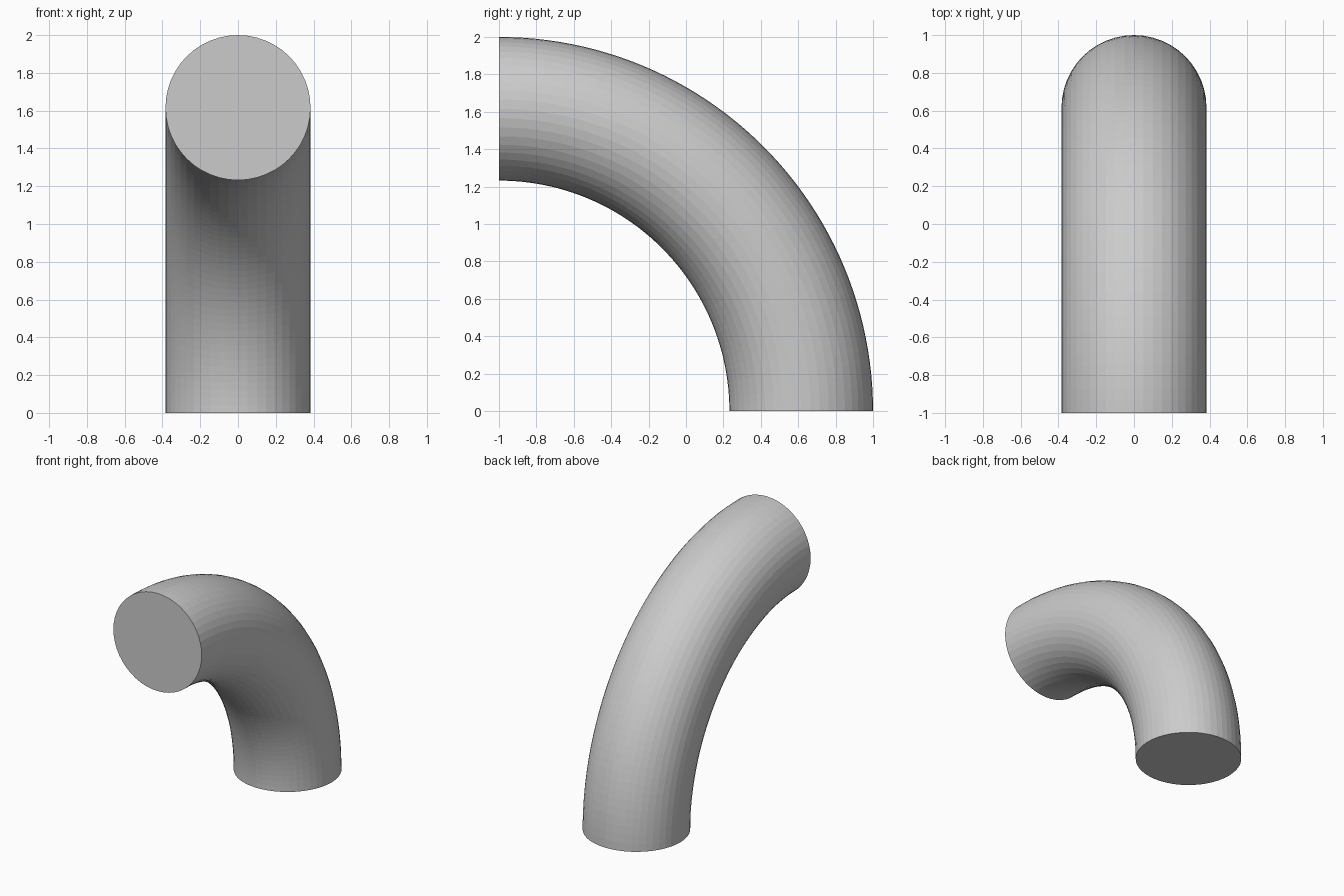
import bpy, bmesh
from math import radians
from mathutils import Matrix, Vector

if "Cube" in bpy.data.objects:
    bpy.data.objects.remove(bpy.data.objects["Cube"])

TUBE_R = 0.384      # pipe radius
BEND_R = 1.616      # bend radius of the centre line
PIVOT = Vector((0, -1, 0))

bm = bmesh.new()

# Circular profile at the foot of the pipe
bmesh.ops.create_circle(bm, cap_ends=True, segments=48, radius=TUBE_R,
                        matrix=Matrix.Translation(PIVOT + Vector((0, BEND_R, 0))))
foot = bm.faces[:]

# Sweep a quarter turn up and towards the front
bmesh.ops.spin(bm, geom=foot + bm.edges[:] + bm.verts[:], cent=PIVOT, axis=(1, 0, 0),
               angle=radians(90), steps=48, use_duplicate=False)

# Close the foot if the sweep consumed its cap
bmesh.ops.holes_fill(bm, edges=[e for e in bm.edges if e.is_boundary], sides=0)
bmesh.ops.recalc_face_normals(bm, faces=bm.faces[:])

mesh = bpy.data.meshes.new("pipe_elbow")
bm.to_mesh(mesh)
bm.free()
elbow = bpy.data.objects.new("pipe_elbow", mesh)
bpy.context.collection.objects.link(elbow)
